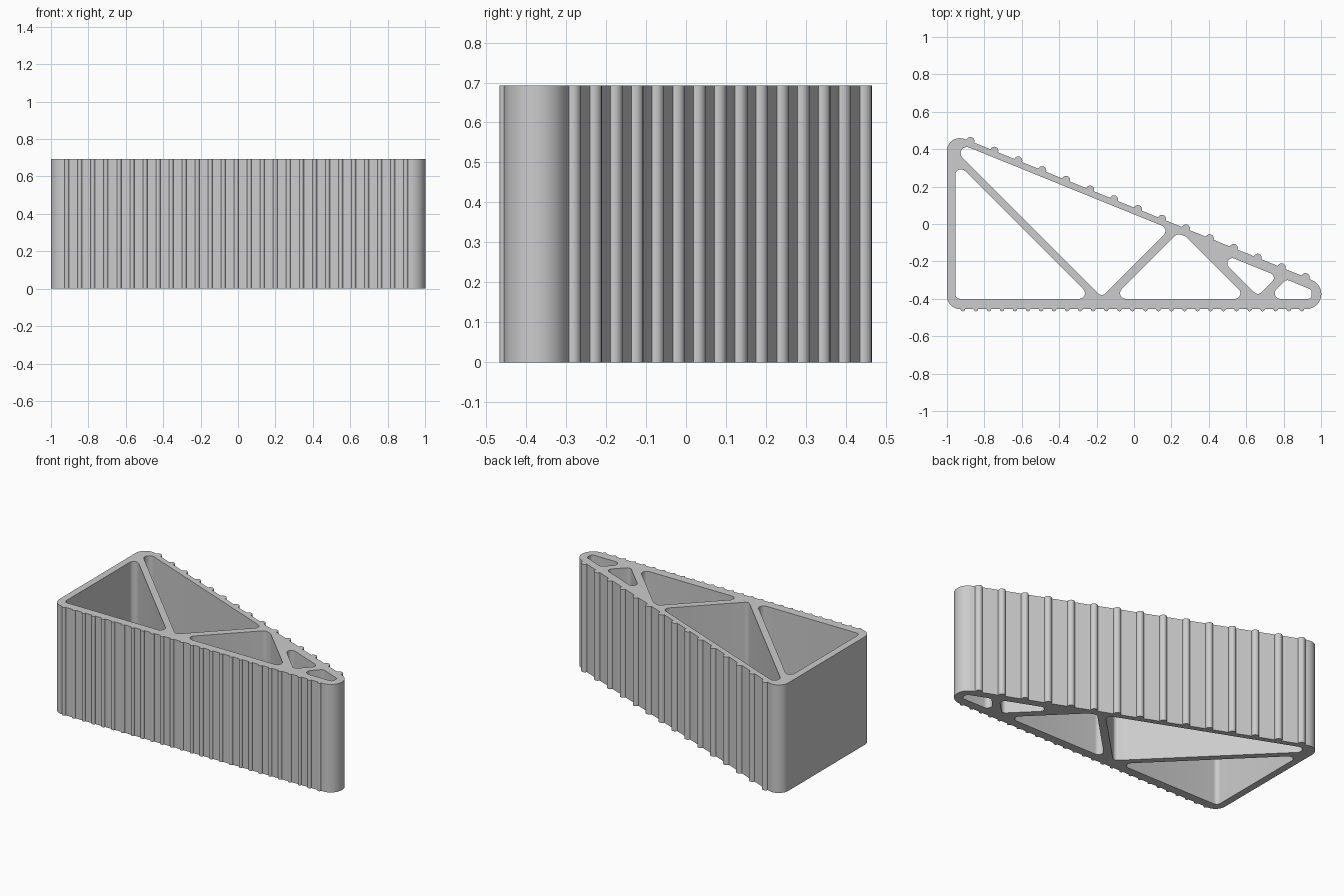
import bpy
import bmesh
from math import atan2, cos, sin, pi, radians
from mathutils import Vector

cube = bpy.data.objects.get("Cube")
if cube:
    bpy.data.objects.remove(cube, do_unlink=True)

HEIGHT = 0.693
SLOPE = -0.406


def arc(centre, radius, start, sweep, steps):
    return [centre + radius * Vector((cos(start + sweep * i / steps), sin(start + sweep * i / steps)))
            for i in range(steps + 1)]


def rounded_corner(before, corner, after, radius):
    """Counter-clockwise fillet at one corner of a convex outline."""
    a = (before - corner).normalized()
    b = (after - corner).normalized()
    half = a.angle(b) / 2
    centre = corner + (a + b).normalized() * radius / sin(half)
    start = atan2(a.x, -a.y)
    sweep = pi - 2 * half
    return arc(centre, radius, start, sweep, max(4, int(sweep / radians(11))))


def rounded_outline(corners, radii):
    """List of fillets, one per corner."""
    pts = [Vector(c) for c in corners]
    n = len(pts)
    return [rounded_corner(pts[i - 1], pts[i], pts[(i + 1) % n], radii[i]) for i in range(n)]


def ribs(first, step, count, radius):
    """Half-round ribs along a straight wall, running counter-clockwise."""
    first, step = Vector(first), Vector(step)
    direction = atan2(step.y, step.x)
    points = []
    for i in range(count):
        points += arc(first + step * i, radius, direction - pi, pi, 8)
    return points


def slope_y(x, offset):
    return offset + SLOPE * x


# Outer wall: rounded wedge with fine ribs below and coarse ribs on the slope
tip_x = (0.086 + 0.455) / -SLOPE
lower_left, tip, upper_left = rounded_outline(
    [(-1, -0.455), (tip_x, -0.455), (-1, slope_y(-1, 0.086))], [0.07, 0.0803, 0.068])
base_ribs = ribs((-0.915, -0.455), (0.0697, 0), 27, 0.012)
slope_ribs = ribs((0.917, slope_y(0.917, 0.088)), (-0.128, -0.128 * SLOPE), 15, 0.022)
outer = lower_left + base_ribs + tip + slope_ribs + upper_left

# Pockets between the struts, corners counter-clockwise with fillet radii
pockets = [
    ([(-0.955, -0.40), (-0.22, -0.40), (-0.955, 0.335)], [0.025, 0.03, 0.03]),
    ([(-0.1725, -0.39), (0.191, -0.026), (-1.032, 0.47)], [0.025, 0.03, 0.033]),
    ([(-0.117, -0.40), (0.611, -0.40), (0.279, -0.068), (0.233, -0.05)], [0.03, 0.03, 0.06, 0.03]),
    ([(0.662, -0.384), (0.767, -0.279), (0.412, -0.134)], [0.025, 0.025, 0.027]),
    ([(0.71, -0.40), (0.95, -0.40), (0.95, -0.352), (0.814, -0.296)], [0.03, 0.02, 0.02, 0.025]),
]
loops = [outer]
for corners, radii in pockets:
    loops.append([p for fillet in rounded_outline(corners, radii) for p in fillet])

# Fill the section and extrude it upward
bm = bmesh.new()
edges = []
for loop in loops:
    verts = [bm.verts.new((p.x, p.y, 0)) for p in loop]
    edges += [bm.edges.new((verts[i - 1], verts[i])) for i in range(len(verts))]
bmesh.ops.triangle_fill(bm, edges=edges, use_beauty=True, use_dissolve=False, normal=(0, 0, 1))
extruded = bmesh.ops.extrude_face_region(bm, geom=bm.faces[:], use_keep_orig=True)
top = [g for g in extruded["geom"] if isinstance(g, bmesh.types.BMVert)]
bmesh.ops.translate(bm, verts=top, vec=(0, 0, HEIGHT))
bmesh.ops.recalc_face_normals(bm, faces=bm.faces[:])
mesh = bpy.data.meshes.new("ribbed_wedge")
bm.to_mesh(mesh)
bm.free()

wedge = bpy.data.objects.new("ribbed_wedge", mesh)
bpy.context.collection.objects.link(wedge)

# Single grey plastic
grey = bpy.data.materials.new("light_grey")
grey.use_nodes = True
colour = (0.604, 0.604, 0.604, 1)
grey.diffuse_color = colour
grey.node_tree.nodes["Principled BSDF"].inputs["Base Color"].default_value = colour
mesh.materials.append(grey)

bpy.ops.object.select_all(action="DESELECT")
wedge.select_set(True)
bpy.context.view_layer.objects.active = wedge
bpy.ops.object.shade_smooth_by_angle(angle=radians(30))
